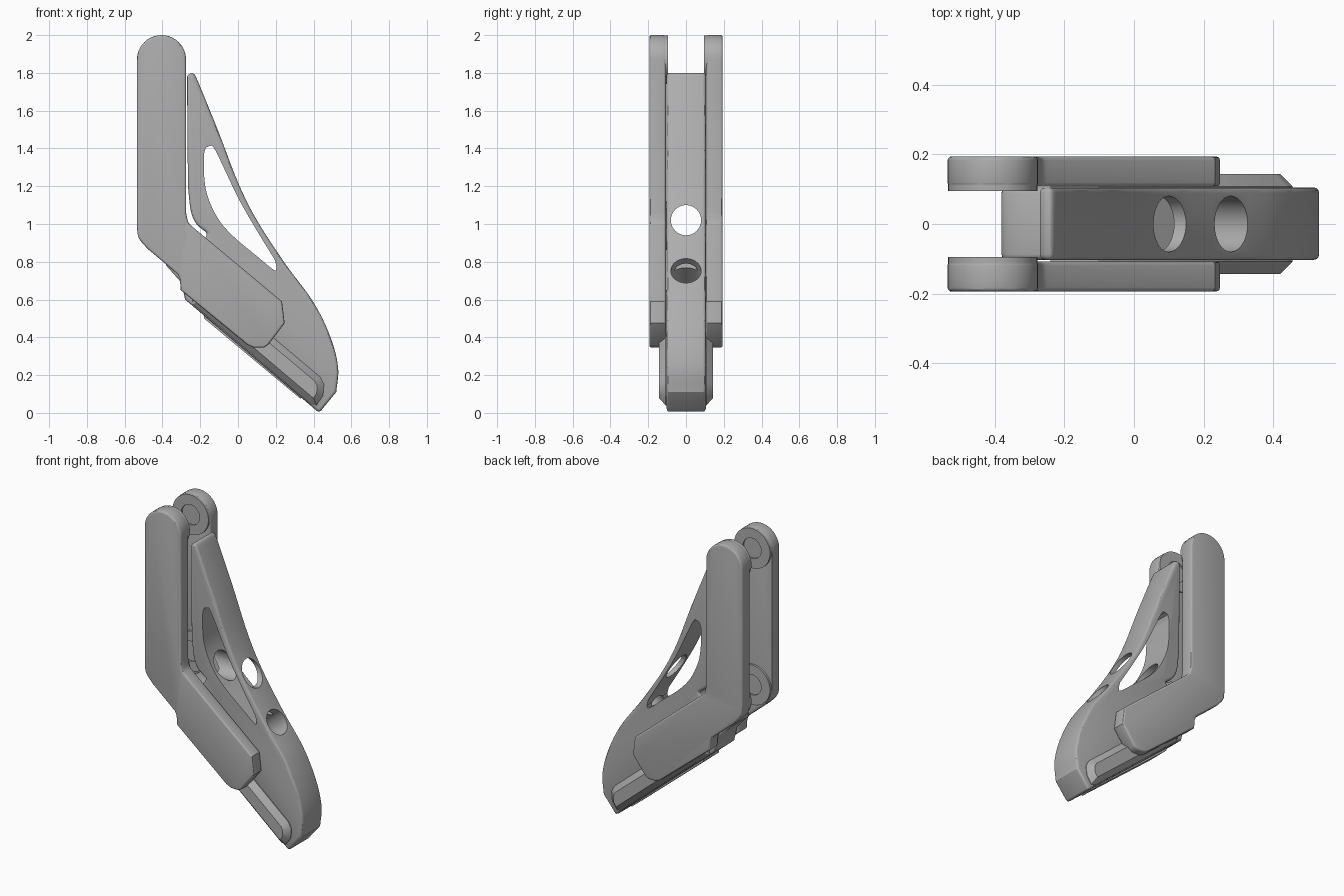
import bpy, bmesh, math
from mathutils import Vector, Matrix

if "Cube" in bpy.data.objects:
    bpy.data.objects.remove(bpy.data.objects["Cube"])

grey = bpy.data.materials.new("plain grey")
grey.use_nodes = True
grey.diffuse_color = (0.42, 0.42, 0.42, 1)
grey.node_tree.nodes["Principled BSDF"].inputs["Base Color"].default_value = grey.diffuse_color


def smooth_path(pts, steps=6):
    """Catmull-Rom curve through the points."""
    p = [Vector(q) for q in pts]
    p = [2 * p[0] - p[1]] + p + [2 * p[-1] - p[-2]]
    out = []
    for a, b, c, d in zip(p, p[1:], p[2:], p[3:]):
        for i in range(steps):
            t = i / steps
            out.append((2 * b + (c - a) * t + (2 * a - 5 * b + 4 * c - d) * t ** 2
                        + (3 * b - a - 3 * c + d) * t ** 3) / 2)
    return [tuple(v) for v in out] + [tuple(p[-2])]


def arc(cx, cz, r, start, end, n=20):
    angles = [math.radians(start + (end - start) * i / n) for i in range(n + 1)]
    return [(cx + r * math.cos(a), cz + r * math.sin(a)) for a in angles]


def finish(obj):
    bpy.ops.object.select_all(action="DESELECT")
    bpy.context.view_layer.objects.active = obj
    obj.select_set(True)
    for m in list(obj.modifiers):
        bpy.ops.object.modifier_apply(modifier=m.name)
    bpy.ops.object.shade_smooth_by_angle(angle=math.radians(30))


def add_object(name, bm):
    bmesh.ops.recalc_face_normals(bm, faces=bm.faces)
    mesh = bpy.data.meshes.new(name)
    bm.to_mesh(mesh)
    bm.free()
    mesh.materials.append(grey)
    obj = bpy.data.objects.new(name, mesh)
    bpy.context.collection.objects.link(obj)
    return obj


def extrude(name, outline, y0, y1, bevel=0.0, segments=3, limit=50):
    """Side profile in x and z, given thickness along y."""
    bm = bmesh.new()
    face = bm.faces.new([bm.verts.new((x, y0, z)) for x, z in outline])
    side = bmesh.ops.extrude_face_region(bm, geom=[face])
    verts = [v for v in side["geom"] if isinstance(v, bmesh.types.BMVert)]
    bmesh.ops.translate(bm, verts=verts, vec=(0, y1 - y0, 0))
    obj = add_object(name, bm)
    if bevel:
        m = obj.modifiers.new("rounding", "BEVEL")
        m.width, m.segments = bevel, segments
        m.limit_method, m.angle_limit = "ANGLE", math.radians(limit)
        m.use_clamp_overlap = False
    finish(obj)
    return obj


def rod(name, start, end, radius):
    start, end = Vector(start), Vector(end)
    turn = (end - start).to_track_quat("Z", "Y").to_matrix().to_4x4()
    bm = bmesh.new()
    bmesh.ops.create_cone(bm, cap_ends=True, segments=40, radius1=radius, radius2=radius,
                          depth=(end - start).length,
                          matrix=Matrix.Translation((start + end) / 2) @ turn)
    obj = add_object(name, bm)
    finish(obj)
    return obj


def cut(obj, cutter):
    cutter.hide_render = True
    m = obj.modifiers.new("cut", "BOOLEAN")
    m.operation, m.solver, m.object = "DIFFERENCE", "EXACT", cutter
    finish(obj)
    bpy.data.objects.remove(cutter)


# Central blade with its curved spine
spine = smooth_path([(-0.235, 1.8), (-0.21, 1.75), (-0.1, 1.48), (0, 1.22), (0.1, 1.02),
                     (0.25, 0.79), (0.4, 0.585), (0.49, 0.4), (0.53, 0.24), (0.52, 0.11)])
throat = smooth_path([(-0.16, 0.95), (-0.22, 1.0), (-0.25, 1.07), (-0.265, 1.2)], 4)
blade = extrude("blade", spine + [(0.43, 0), (-0.28, 0.6), (-0.3, 0.69), (-0.38, 0.78),
                                  (-0.38, 0.85), (-0.33, 0.88), (-0.19, 0.9)]
                + throat + [(-0.27, 1.78), (-0.255, 1.8)], -0.103, 0.105, 0.016)

# Long window through the blade
window = (smooth_path([(-0.15, 1.413), (-0.12, 1.39), (0, 1.14), (0.1, 0.965), (0.195, 0.81)])
          + smooth_path([(0.205, 0.77), (0.19, 0.757), (0.1, 0.83), (-0.02, 0.93), (-0.1, 1.02),
                         (-0.155, 1.13), (-0.177, 1.23), (-0.18, 1.36), (-0.17, 1.405)]))
cut(blade, extrude("window_cutter", window, -0.3, 0.3))

# Two round holes in the spine
cut(blade, rod("upper_hole_cutter", (-0.45, 0, 1.02), (0.4, 0, 1.02), 0.08))
cut(blade, rod("lower_hole_cutter", (0.11, 0, 0.61), (0.4, 0, 0.855), 0.08))

# Chamfered rail along the lower edge and its thin sole
extrude("rail", [(-0.24, 0.61), (-0.24, 0.575), (0.385, 0.045), (0.415, 0.04), (0.45, 0.09),
                 (0.455, 0.15), (0.435, 0.19), (-0.13, 0.665)], -0.143, 0.143, 0.035, 1, 65)
extrude("sole", [(-0.18, 0.53), (-0.18, 0.5), (0.33, 0.075), (0.345, 0.09)], -0.08, 0.08)

# Bent side arms with pivot bosses on their inner faces
arm = (arc(-0.405, 1.87, 0.13, 0, 180)
       + smooth_path([(-0.535, 0.98), (-0.525, 0.925), (-0.48, 0.87)], 4)
       + [(-0.32, 0.735), (-0.308, 0.71), (-0.303, 0.65), (0.05, 0.36), (0.085, 0.345),
          (0.135, 0.345), (0.16, 0.36), (0.247, 0.475), (0.233, 0.59)]
       + smooth_path([(-0.235, 0.98), (-0.263, 1.01), (-0.275, 1.06)], 4))
for side, name in ((-1, "right"), (1, "left")):
    extrude(name + "_arm", arm, side * 0.107, side * 0.194, 0.012)
    for z, place in ((1.87, "upper"), (0.99, "lower")):
        boss = rod(f"{name}_{place}_boss", (-0.405, side * 0.094, z),
                   (-0.405, side * 0.12, z), 0.128)
        cut(boss, rod("pivot_cutter", (-0.405, side * 0.08, z),
                      (-0.405, side * 0.104, z), 0.065))
